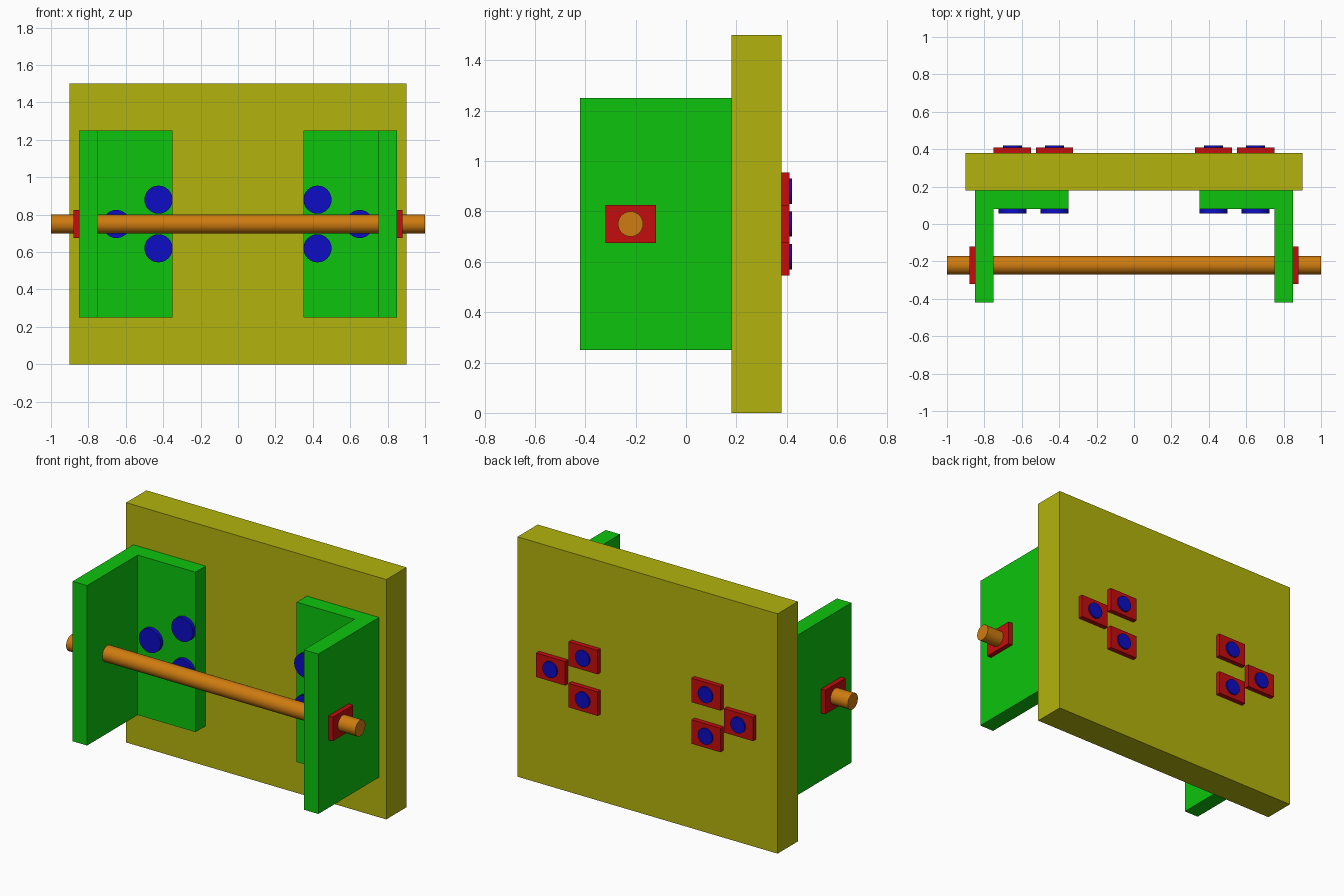
import bpy
import math

cube = bpy.data.objects.get("Cube")
if cube:
    bpy.data.objects.remove(cube, do_unlink=True)


def material(name, rgb):
    m = bpy.data.materials.new(name)
    m.use_nodes = True
    m.diffuse_color = (*rgb, 1)
    m.node_tree.nodes["Principled BSDF"].inputs["Base Color"].default_value = (*rgb, 1)
    return m


YELLOW = material("olive yellow", (0.45, 0.45, 0.004))
GREEN = material("green", (0.004, 0.55, 0.004))
RED = material("red", (0.55, 0.004, 0.004))
BLUE = material("blue", (0.004, 0.004, 0.55))
ORANGE = material("orange", (0.62, 0.2, 0.005))


def prism(name, outline, z0, z1, mat):
    """Extrude a plan outline from z0 to z1."""
    n = len(outline)
    verts = [(x, y, z) for z in (z0, z1) for x, y in outline]
    faces = [tuple(reversed(range(n))), tuple(range(n, 2 * n))]
    faces += [(i, (i + 1) % n, (i + 1) % n + n, i + n) for i in range(n)]
    mesh = bpy.data.meshes.new(name)
    mesh.from_pydata(verts, [], faces)
    mesh.materials.append(mat)
    obj = bpy.data.objects.new(name, mesh)
    bpy.context.collection.objects.link(obj)
    return obj


def box(name, x, y, z, mat):
    return prism(name, [(x[0], y[0]), (x[1], y[0]), (x[1], y[1]), (x[0], y[1])], *z, mat)


def cylinder(name, radius, length, center, rotation, mat):
    bpy.ops.mesh.primitive_cylinder_add(vertices=32, radius=radius, depth=length,
                                        location=center, rotation=rotation)
    obj = bpy.context.object
    obj.name = name
    obj.data.materials.append(mat)
    bpy.ops.object.shade_smooth_by_angle(angle=math.radians(30))
    return obj


def bolt_part(name, radius, x, z, y0, y1):
    cylinder(name, radius, y1 - y0, (x, (y0 + y1) / 2, z), (math.pi / 2, 0, 0), BLUE)


# Back board and cross rod
AXLE_Y, AXLE_Z = -0.22, 0.75
box("back_board", (-0.9, 0.9), (0.18, 0.38), (0, 1.5), YELLOW)
cylinder("cross_rod", 0.05, 2, (0, AXLE_Y, AXLE_Z), (0, math.pi / 2, 0), ORANGE)

# L-shaped plan of the left bracket
BRACKET = [(0.75, -0.42), (0.85, -0.42), (0.85, 0.18),
           (0.35, 0.18), (0.35, 0.08), (0.75, 0.08)]
BOLTS = [(0.425, 0.88), (0.425, 0.62), (0.65, 0.75)]

for side, s in (("left", 1), ("right", -1)):
    # Bracket, with the winding reversed on the mirrored side
    plan = [(s * x, y) for x, y in BRACKET][::s]
    prism(f"{side}_bracket", plan, 0.25, 1.25, GREEN)

    # Rectangular nut on the rod
    box(f"{side}_rod_nut", sorted((s * 0.85, s * 0.88)),
        (AXLE_Y - 0.1, AXLE_Y + 0.1), (AXLE_Z - 0.075, AXLE_Z + 0.075), RED)

    # Bolts through the board, with nuts behind
    for i, (bx, z) in enumerate(BOLTS, 1):
        x = s * bx
        bolt_part(f"{side}_bolt_head_{i}", 0.075, x, z, 0.055, 0.08)
        bolt_part(f"{side}_bolt_shank_{i}", 0.05, x, z, 0.07, 0.42)
        box(f"{side}_bolt_nut_{i}", (x - 0.1, x + 0.1), (0.38, 0.41),
            (z - 0.075, z + 0.075), RED)
